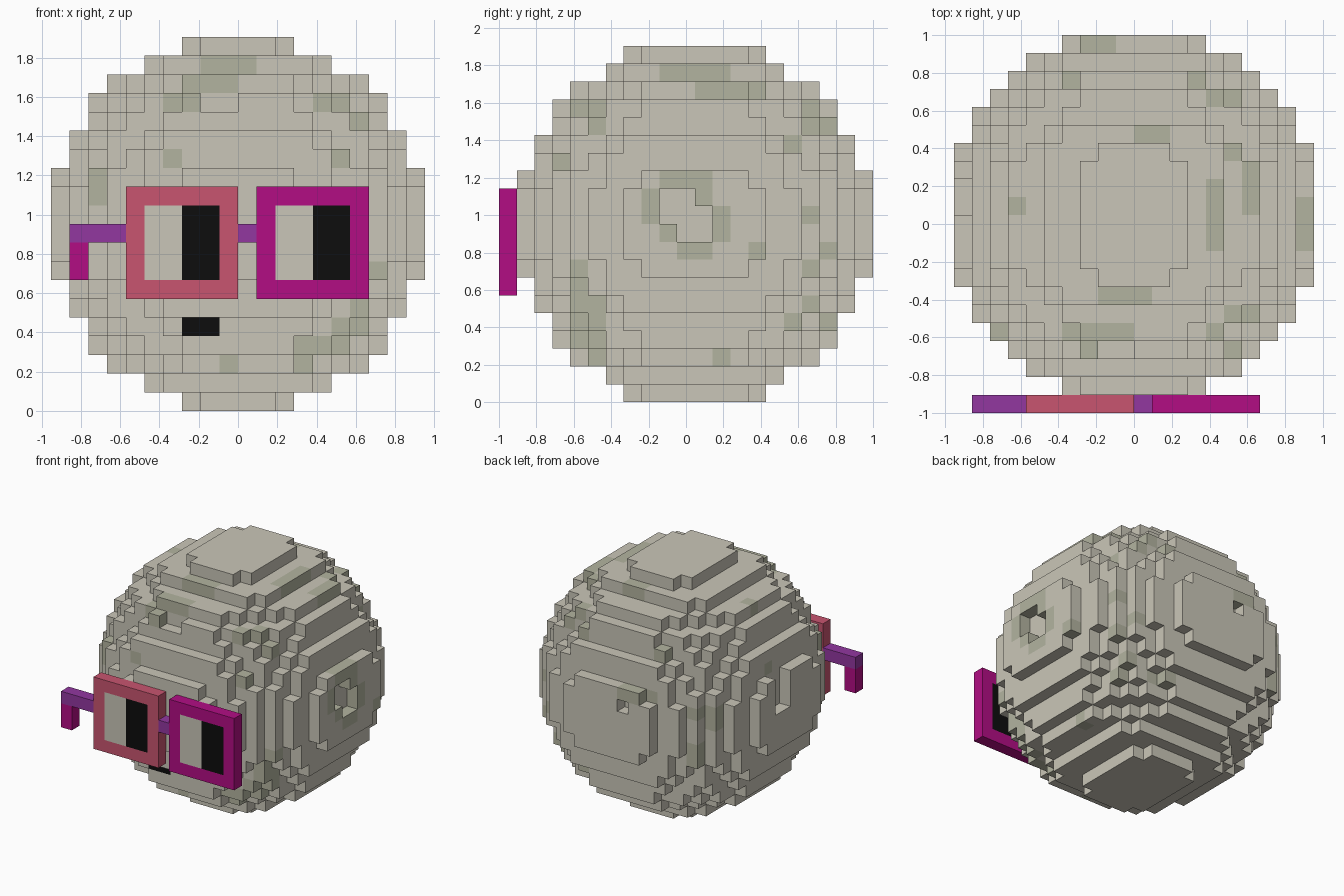
import bpy, bmesh

if "Cube" in bpy.data.objects:
    bpy.data.objects.remove(bpy.data.objects["Cube"])

U = 2 / 21                      # edge of one cube
CY, CZ = U / 2, 10 * U          # ball centre


def material(name, rgb):
    m = bpy.data.materials.new(name)
    m.diffuse_color = (*rgb, 1)
    m.use_nodes = True
    m.node_tree.nodes["Principled BSDF"].inputs["Base Color"].default_value = m.diffuse_color
    return m


STONE = material("pale_stone", (0.59, 0.565, 0.48))
MOSS = material("grey_green", (0.45, 0.456, 0.35))
BLACK = material("black", (0.004, 0.004, 0.004))
MAGENTA = material("magenta", (0.445, 0.004, 0.231))
PINK = material("pink", (0.578, 0.091, 0.162))
PURPLE = material("purple", (0.287, 0.038, 0.352))

# Stepped half widths of the ball, counted outward from the centre
XZ = [10, 10, 10, 9, 9, 8, 8, 7, 5, 3]
YZ = [10, 10, 10, 9, 9, 8, 8, 7, 5, 4]
XY = [10, 10, 10, 10, 9, 9, 8, 7, 6, 4]
R = range(-10, 10)


def inside(i, j, k):
    a, b, c = (abs(n + 0.5) for n in (i, j, k))
    return (a * a + b * b + c * c < 104.8 and a < XZ[int(c)]
            and b < YZ[int(c)] and a < XY[int(b)])


cells = {(i, j, k): 0 for i in R for j in R for k in R if inside(i, j, k)}


def outermost(axis, sign, u, v):
    """Surface cube met first when looking along an axis."""
    for n in (range(9, -11, -1) if sign > 0 else R):
        c = [u, v]
        c.insert(axis, n)
        if tuple(c) in cells:
            return tuple(c)


def paint(axis, sign, runs, colour=1):
    for u0, u1, v in runs:
        for u in range(u0, u1 + 1):
            c = outermost(axis, sign, u, v)
            if c:
                cells[c] = colour


def dig(axis, sign, runs):
    found = [outermost(axis, sign, u, v) for u0, u1, v in runs for u in range(u0, u1 + 1)]
    for c in found:
        cells.pop(c, None)


# Mossy patches: front, right, top, left, back, underside
paint(1, -1, [(-2, 0, 8), (-2, -1, 7), (-4, -3, 6), (4, 4, 6), (6, 6, 5), (-4, -4, 3),
              (5, 5, 3), (-8, -8, 1), (-8, -8, 2), (5, 6, -6), (3, 5, -7), (3, 3, -8),
              (-1, -1, -8)])
paint(0, 1, [(-2, 1, 8), (0, 3, 7), (-7, -6, 6), (-6, -6, 5), (-8, -8, 3), (5, 5, 4),
             (6, 7, 5), (6, 6, 0), (7, 7, -2), (6, 6, -3), (-7, -7, -3), (-7, -7, -4),
             (-7, -6, -5), (-6, -6, -6), (6, 6, -5), (5, 5, -6), (1, 1, -8), (3, 3, -2)])
paint(2, 1, [(-4, -4, 7), (4, 4, 6), (0, 1, 4), (5, 5, 3), (6, 6, 2), (6, 6, 1), (6, 6, 0),
             (4, 4, 1), (4, 4, 0), (4, 4, -1), (4, 4, -2), (-7, -7, 0), (-2, 0, -5),
             (-3, -1, -7), (-3, -3, -8), (4, 4, -7), (6, 6, -6)])
paint(0, -1, [(1, 1, 3), (6, 7, 1), (6, 6, 0), (7, 7, -2)])
paint(1, 1, [(-4, -2, 2), (-7, -7, -3), (3, 4, -6)])

# Right crater with a mossy rim
paint(0, 1, [(-2, 0, 2), (-3, -3, 1), (0, 0, 1), (-3, -3, 0), (1, 1, 0), (-2, -2, -1),
             (1, 1, -1), (-1, 0, -2)])
dig(0, 1, [(-2, -1, 1), (-2, 0, 0), (-1, 0, -1)])
# Dents on the left, back and brow
dig(0, -1, [(0, 1, 2), (0, 1, 1), (0, 1, 0)])
dig(1, 1, [(-2, -2, 1)])
dig(1, -1, [(-2, -1, 6)])
# Mouth
paint(1, -1, [(-3, -2, -6)], 2)

# Ball skin: only the exposed cube sides
SIDES = [(a, s) for a in range(3) for s in (-1, 1)]
bm = bmesh.new()
corners = {}


def corner(p):
    if p not in corners:
        corners[p] = bm.verts.new((p[0] * U, p[1] * U + CY, p[2] * U + CZ))
    return corners[p]


# Flood the outside so that enclosed cavities stay closed
for c, colour in cells.items():
    for axis, s in SIDES:
        n = list(c)
        n[axis] += s
        if tuple(n) in cells:
            continue
        quad = []
        for du, dv in ((0, 0), (1, 0), (1, 1), (0, 1)):
            p = list(c)
            p[axis] += s > 0
            p[(axis + 1) % 3] += du
            p[(axis + 2) % 3] += dv
            quad.append(corner(tuple(p)))
        f = bm.faces.new(quad if s > 0 else quad[::-1])
        f.material_index = colour
mesh = bpy.data.meshes.new("ball")
bm.to_mesh(mesh)
bm.free()
for m in (STONE, MOSS, BLACK):
    mesh.materials.append(m)
bpy.context.collection.objects.link(bpy.data.objects.new("ball", mesh))


def block(name, x0, x1, z0, z1, mat):
    """Block one cube deep in front of the ball, sized in cubes."""
    bpy.ops.mesh.primitive_cube_add(
        size=1, location=((x0 + x1) / 2 * U, -10 * U, (z0 + z1) / 2 * U))
    o = bpy.context.object
    o.name = name
    o.scale = ((x1 - x0) * U, U, (z1 - z0) * U)
    o.data.materials.append(mat)


# Glasses: two square rims with split lenses
for side, x, mat in (("left", -6, PINK), ("right", 1, MAGENTA)):
    block(side + "_rim_top", x, x + 6, 11, 12, mat)
    block(side + "_rim_bottom", x, x + 6, 6, 7, mat)
    block(side + "_rim_outer", x, x + 1, 7, 11, mat)
    block(side + "_rim_inner", x + 5, x + 6, 7, 11, mat)
    block(side + "_lens_white", x + 1, x + 3, 7, 11, STONE)
    block(side + "_lens_black", x + 3, x + 5, 7, 11, BLACK)
# Bridge and arm
block("bridge", 0, 1, 9, 10, PURPLE)
block("arm", -9, -6, 9, 10, PURPLE)
block("arm_tip", -9, -8, 7, 9, MAGENTA)
